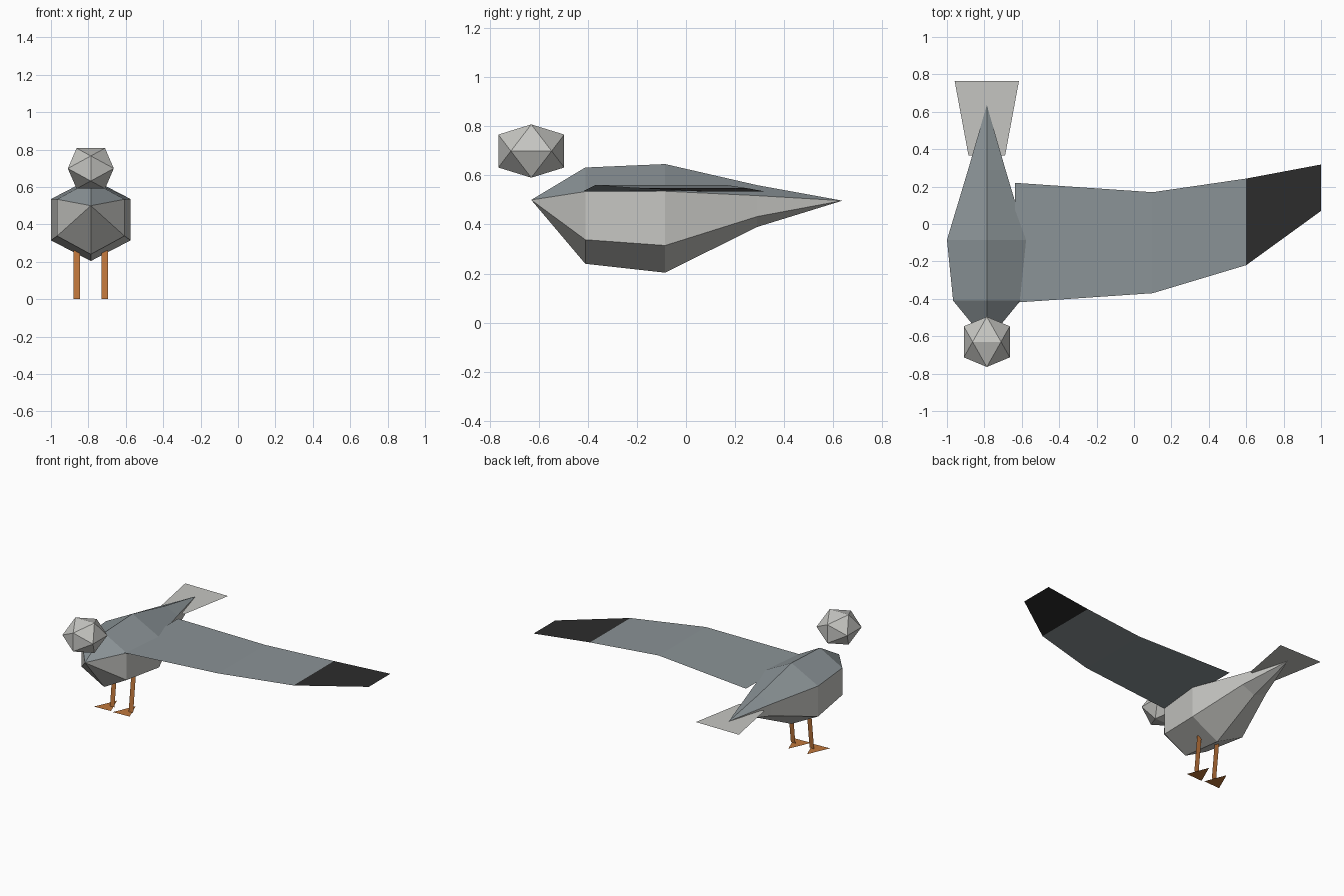
import bpy, bmesh, math
from mathutils import Vector

if "Cube" in bpy.data.objects:
    bpy.data.objects.remove(bpy.data.objects["Cube"])

CX = -0.787  # centre line of the bird


def material(name, rgb):
    m = bpy.data.materials.new(name)
    m.diffuse_color = (*rgb, 1.0)
    m.use_nodes = True
    m.node_tree.nodes["Principled BSDF"].inputs["Base Color"].default_value = m.diffuse_color
    return m


LIGHT = material("light_grey", (0.56, 0.56, 0.535))
BLUE = material("slate_grey", (0.255, 0.29, 0.305))
BLACK = material("black", (0.026, 0.026, 0.026))
ORANGE = material("orange", (0.53, 0.185, 0.045))


def build(name, verts, faces, mats, rule=None, solid=False):
    """Flat-shaded mesh; rule(polygon) picks the material slot."""
    mesh = bpy.data.meshes.new(name)
    mesh.from_pydata(verts, [], faces)
    if solid:
        bm = bmesh.new()
        bm.from_mesh(mesh)
        bmesh.ops.recalc_face_normals(bm, faces=bm.faces)
        bm.to_mesh(mesh)
        bm.free()
    obj = bpy.data.objects.new(name, mesh)
    bpy.context.collection.objects.link(obj)
    for m in mats:
        mesh.materials.append(m)
    if rule:
        for p in mesh.polygons:
            p.material_index = rule(p)
    return obj


# Body: hexagonal rings (y, centre z, half height, half width at the shoulders)
rings = [(-0.41, 0.436, 0.196, 0.18),
         (-0.085, 0.425, 0.221, 0.213),
         (0.29, 0.475, 0.085, 0.10)]
verts = [(CX, -0.63, 0.5)]
for y, z, h, w in rings:
    for i in range(6):
        a = math.radians(60 * i)
        verts.append((CX + w * math.sin(a) / math.sin(math.radians(60)), y, z + h * math.cos(a)))
verts.append((CX, 0.637, 0.497))
last = len(verts) - 1
faces, upper = [], set()
for i in range(6):
    j = (i + 1) % 6
    if i in (0, 5):  # the two sides next to the back ridge
        upper.update(range(len(faces), len(faces) + 4))
    faces.append((0, 1 + i, 1 + j))
    for r in (0, 1):
        b = 1 + 6 * r
        faces.append((b + i, b + 6 + i, b + 6 + j, b + j))
    faces.append((13 + i, last, 13 + j))
build("body", verts, faces, [LIGHT, BLUE], lambda p: int(p.index in upper), solid=True)

# Head: icosahedron with an edge on top, stretched along y
g = (1 + math.sqrt(5)) / 2
pts = []
for s in (-1, 1):
    for t in (-1, 1):
        pts += [(s, 0, t * g), (0, s * g, t), (s * g, t, 0)]
bm = bmesh.new()
for x, y, z in pts:
    bm.verts.new((x, y, z))
bmesh.ops.convex_hull(bm, input=bm.verts[:])
for v in bm.verts:
    v.co = Vector((CX + v.co.x * 0.076, -0.63 + v.co.y * 0.083, 0.699 + v.co.z * 0.067))
bmesh.ops.recalc_face_normals(bm, faces=bm.faces)
mesh = bpy.data.meshes.new("head")
bm.to_mesh(mesh)
bm.free()
mesh.materials.append(LIGHT)
bpy.context.collection.objects.link(bpy.data.objects.new("head", mesh))

# Wing: single sheet, sections (x, z, front y, back y), black outer panel
sections = [(-0.635, 0.535, -0.42, 0.22), (0.1, 0.56, -0.37, 0.17),
            (0.6, 0.549, -0.22, 0.243), (1.0, 0.535, 0.07, 0.318)]
verts = [(x, y, z) for x, z, f, b in sections for y in (f, b)]
faces = [(2 * i, 2 * i + 2, 2 * i + 3, 2 * i + 1) for i in range(3)]
build("wing", verts, faces, [BLUE, BLACK], lambda p: int(p.center.x > 0.6))

# Tail: flat fan
build("tail", [(CX - 0.098, 0.367, 0.496), (CX + 0.098, 0.367, 0.496),
               (CX + 0.172, 0.765, 0.496), (CX - 0.172, 0.765, 0.496)],
      [(0, 1, 2, 3)], [LIGHT])

# Legs and feet: thin sheets
for side, s in (("left", -1), ("right", 1)):
    x, w = CX + s * 0.075, 0.018
    build(side + "_leg", [(x - w, -0.21, 0), (x + w, -0.21, 0),
                          (x + w, -0.18, 0.26), (x - w, -0.18, 0.26)], [(0, 1, 2, 3)], [ORANGE])
    build(side + "_foot", [(x - 0.1, -0.277, 0), (x + 0.032, -0.27, 0), (x - 0.028, -0.115, 0)],
          [(0, 1, 2)], [ORANGE])
